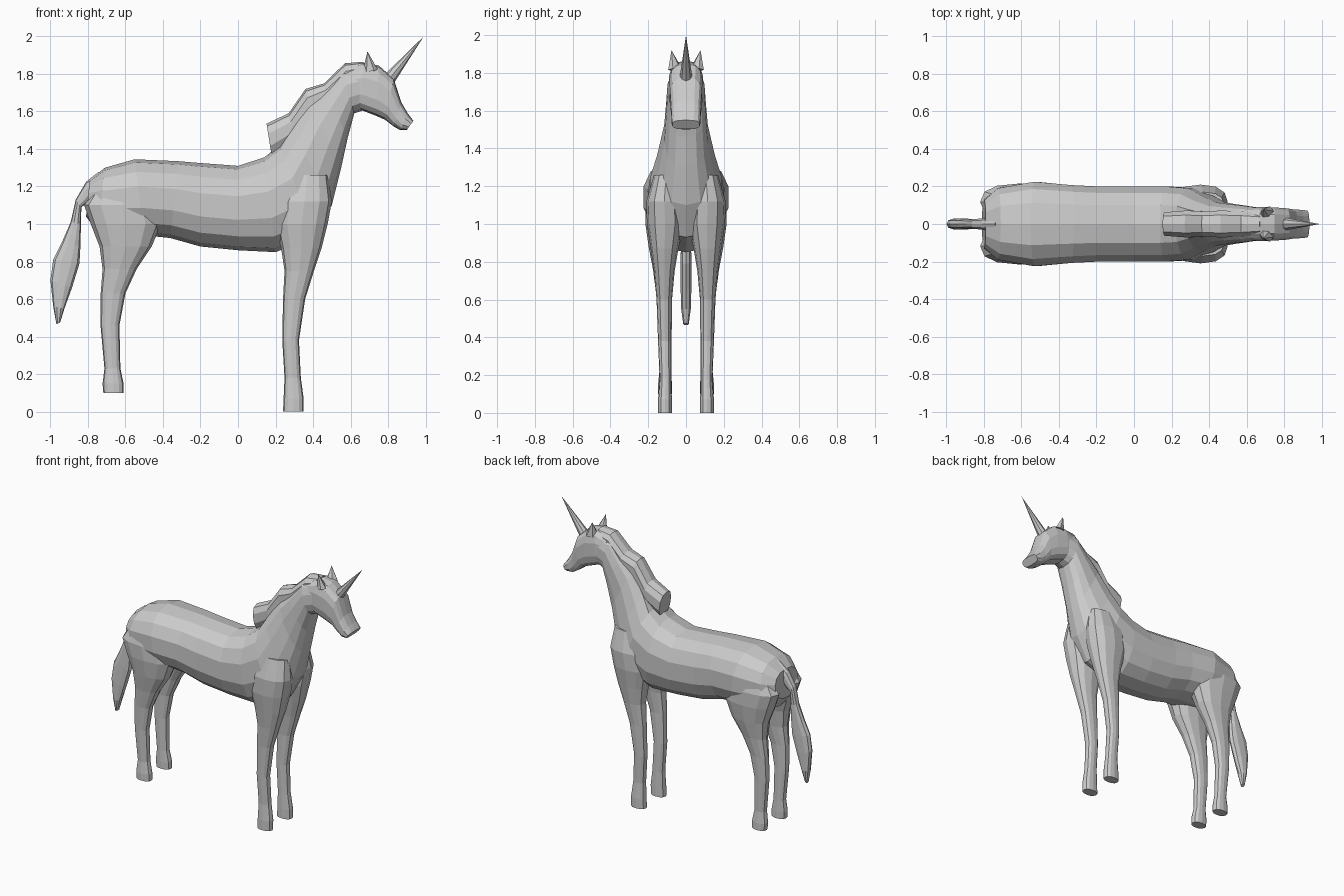
import bpy, bmesh, math
from mathutils import Vector


def loft(name, rows, sides=14, power=0.85):
    """Closed skin through rings; row = (low x, low z, high x, high z, centre y, half width)."""
    bm = bmesh.new()
    rings = []
    for bx, bz, tx, tz, yc, w in rows:
        low, high = Vector((bx, yc, bz)), Vector((tx, yc, tz))
        mid, half = (low + high) / 2, (high - low) / 2
        ring = []
        for i in range(sides):
            a = 2 * math.pi * i / sides
            c, s = math.cos(a), math.sin(a)
            c = math.copysign(abs(c) ** power, c)
            s = math.copysign(abs(s) ** power, s) if abs(s) > 1e-6 else 0
            ring.append(bm.verts.new(mid + half * c + Vector((0, w * s, 0))))
        rings.append(ring)
    for r, q in zip(rings, rings[1:]):
        for i in range(sides):
            j = (i + 1) % sides
            bm.faces.new((r[i], r[j], q[j], q[i]))
    bm.faces.new(rings[0])
    bm.faces.new(rings[-1])
    bmesh.ops.recalc_face_normals(bm, faces=bm.faces)
    mesh = bpy.data.meshes.new(name)
    bm.to_mesh(mesh)
    bm.free()
    ob = bpy.data.objects.new(name, mesh)
    bpy.context.collection.objects.link(ob)
    return ob


def spike(name, base, tip, radius, sides, depth_scale=1.0):
    base, tip = Vector(base), Vector(tip)
    bpy.ops.mesh.primitive_cone_add(vertices=sides, radius1=radius, radius2=0,
                                    depth=(tip - base).length, location=(base + tip) / 2)
    ob = bpy.context.object
    ob.name = name
    ob.rotation_euler = (tip - base).to_track_quat('Z', 'Y').to_euler()
    ob.scale.y = depth_scale
    return ob


def merge(target, part):
    mod = target.modifiers.new("merge", 'BOOLEAN')
    mod.operation, mod.solver, mod.object = 'UNION', 'EXACT', part
    bpy.context.view_layer.objects.active = target
    bpy.ops.object.modifier_apply(modifier=mod.name)
    bpy.data.objects.remove(part)


# Torso and neck
trunk = [
    (-.81, 1.04, -.79, 1.235, .13), (-.75, .96, -.71, 1.30, .195),
    (-.50, .94, -.55, 1.345, .23), (-.36, .925, -.32, 1.335, .212),
    (-.20, .88, -.20, 1.325, .205), (0, .86, 0, 1.31, .205),
    (.20, .85, .14, 1.355, .205), (.41, .93, .22, 1.42, .195),
    (.50, 1.10, .28, 1.52, .155), (.55, 1.30, .37, 1.65, .118),
    (.585, 1.46, .46, 1.73, .108), (.62, 1.59, .55, 1.825, .10),
    (.68, 1.61, .66, 1.855, .088),
]
body = loft("body", [(a, b, c, d, 0, w) for a, b, c, d, w in trunk])

# Head with blunt muzzle
skull = [
    (.60, 1.62, .58, 1.83, .085), (.65, 1.61, .67, 1.86, .092),
    (.74, 1.575, .75, 1.845, .09), (.785, 1.555, .83, 1.775, .085),
    (.83, 1.52, .87, 1.65, .078), (.865, 1.50, .905, 1.59, .077),
    (.90, 1.502, .935, 1.55, .073),
]
merge(body, loft("head", [(a, b, c, d, 0, w) for a, b, c, d, w in skull], power=.68))

# Legs: back x, front x, z, inner y, outer y
front = [
    (.24, .35, 0, .075, .148), (.243, .35, .07, .075, .148), (.248, .335, .18, .077, .14),
    (.236, .325, .38, .076, .148), (.24, .358, .60, .074, .156), (.248, .405, .75, .06, .17),
    (.23, .445, .87, .04, .187), (.20, .478, 1.0, .015, .207), (.21, .50, 1.12, .02, .21),
    (.26, .48, 1.26, .04, .17),
]
hind = [
    (-.718, -.61, .10, .075, .148), (-.722, -.61, .15, .075, .148), (-.712, -.627, .23, .077, .14),
    (-.733, -.632, .46, .076, .148), (-.732, -.60, .63, .073, .158), (-.722, -.54, .76, .06, .175),
    (-.738, -.46, .88, .04, .198), (-.785, -.41, 1.0, .015, .215), (-.82, -.42, 1.10, .02, .215),
    (-.74, -.48, 1.22, .05, .18),
]
for side in (1, -1):
    for name, rows in (("front_leg", front), ("hind_leg", hind)):
        merge(body, loft(name, [(x0, z, x1, z, side * (y0 + y1) / 2, (y1 - y0) / 2)
                                for x0, x1, z, y0, y1 in rows], sides=12))

# Stepped mane
crest = [
    (.18, 1.36, .152, 1.535, .065), (.30, 1.44, .27, 1.59, .075),
    (.39, 1.57, .36, 1.72, .07), (.48, 1.63, .46, 1.75, .075),
    (.59, 1.72, .57, 1.857, .07), (.68, 1.77, .67, 1.865, .06),
]
merge(body, loft("mane", [(a, b, c, d, 0, w) for a, b, c, d, w in crest], sides=10))

# Tail
tail = [
    (-.73, 1.19, -.74, 1.28, .03), (-.79, 1.12, -.81, 1.225, .032),
    (-.835, 1.09, -.865, 1.13, .027), (-.837, 1.0, -.892, 1.01, .026),
    (-.84, .88, -.94, .90, .028), (-.845, .79, -.985, .81, .03),
    (-.885, .66, -1.0, .70, .03), (-.925, .55, -.985, .56, .027),
    (-.948, .475, -.968, .465, .015),
]
merge(body, loft("tail", [(a, b, c, d, 0, w) for a, b, c, d, w in tail], sides=10))

# Ears and horn
for side in (1, -1):
    spike("ear", (.705, side * .058, 1.82), (.69, side * .077, 1.92), .044, 6, .75)
spike("horn", (.795, 0, 1.76), (.99, 0, 2.0), .036, 8)
